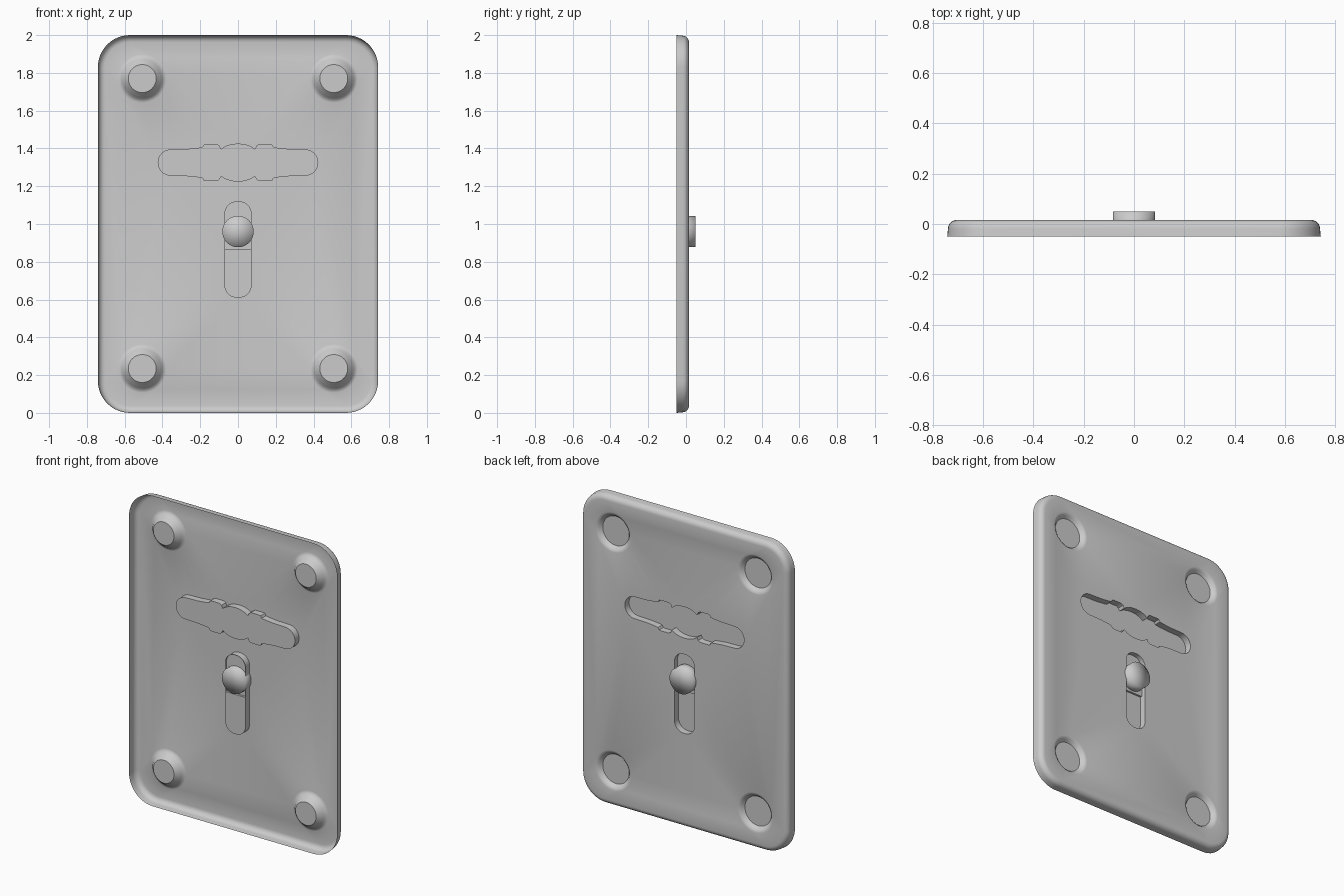
import bpy, bmesh, math
from math import sin, cos, pi

if "Cube" in bpy.data.objects:
    bpy.data.objects.remove(bpy.data.objects["Cube"])

BACK = 0.016      # flat back level of the pressed sheet
FLOOR = -0.027    # level of the embossed slot floors


def rounded_rect(hx, hz, cz, r, n=8):
    """Counter-clockwise outline in the x-z plane."""
    pts = []
    for k, (sx, sz) in enumerate([(1, 1), (-1, 1), (-1, -1), (1, -1)]):
        for i in range(n + 1):
            a = (k + i / n) * pi / 2
            pts.append((sx * (hx - r) + r * cos(a), cz + sz * (hz - r) + r * sin(a)))
    return pts


def circle(cx, cz, r, n=48):
    return [(cx + r * cos(2 * pi * i / n), cz + r * sin(2 * pi * i / n)) for i in range(n)]


def ring(bm, pts, y):
    return [bm.verts.new((x, y, z)) for x, z in pts]


def bridge(bm, a, b):
    n = len(a)
    for i in range(n):
        j = (i + 1) % n
        bm.faces.new((a[i], a[j], b[j], b[i]))


def loop_edges(bm, loop):
    out = []
    for i, v in enumerate(loop):
        w = loop[(i + 1) % len(loop)]
        out.append(bm.edges.get((v, w)) or bm.edges.new((v, w)))
    return out


def finish(bm, name, angle=35):
    me = bpy.data.meshes.new(name)
    bm.to_mesh(me)
    bm.free()
    ob = bpy.data.objects.new(name, me)
    bpy.context.collection.objects.link(ob)
    bpy.ops.object.select_all(action='DESELECT')
    ob.select_set(True)
    bpy.context.view_layer.objects.active = ob
    bpy.ops.object.shade_smooth_by_angle(angle=math.radians(angle))
    return ob


FEET = [(sx * 0.507, z) for sx in (-1, 1) for z in (0.235, 1.77)]

# pressed sheet: rim curling forward, open at the front
bm = bmesh.new()
profile = [(0, -0.05)] + [(0.003 + 0.035 * (1 - cos(a)), BACK - 0.035 + 0.035 * sin(a))
                          for a in [i * pi / 12 for i in range(7)]]
rings = [ring(bm, rounded_rect(0.742 - d, 1.0 - d, 1.0, 0.17 - d, 12), y) for d, y in profile]
for a, b in zip(rings, rings[1:]):
    bridge(bm, a, b)
borders = loop_edges(bm, rings[-1])

# conical foot sockets pressed toward the front
for cx, cz in FEET:
    cone = [(0.128, BACK), (0.118, 0.0135), (0.108, 0.006), (0.096, -0.009),
            (0.084, -0.023), (0.074, -0.033)]
    rs = [ring(bm, circle(cx, cz, r), y) for r, y in cone]
    for a, b in zip(rs, rs[1:]):
        bridge(bm, a, b)
    bm.faces.new(rs[-1])
    borders += loop_edges(bm, rs[0])

# horizontal slot: round ends, stepped shoulders, bulging middle
quarter = [(0.355 + 0.07 * cos(a), 0.07 * sin(a)) for a in [i * pi / 16 for i in range(9)]]
quarter += [(0.27, 0.072), (0.21, 0.078), (0.188, 0.082), (0.18, 0.096), (0.17, 0.098),
            (0.112, 0.098), (0.098, 0.09), (0.09, 0.072), (0.065, 0.088), (0.034, 0.098), (0, 0.101)]
half = quarter + [(-x, z) for x, z in quarter[-2::-1]]
outline = [(x, 1.325 + z) for x, z in half + [(x, -z) for x, z in half[-2:0:-1]]]
top, low = ring(bm, outline, BACK), ring(bm, outline, FLOOR)
bridge(bm, top, low)
bm.faces.new(low)
borders += loop_edges(bm, top)

# vertical slot with a stepped floor
STEP = 0.865
outline = rounded_rect(0.072, 0.255, 0.865, 0.066)
outline = outline[:18] + [(-0.072, STEP)] + outline[18:] + [(0.072, STEP)]
top, low = ring(bm, outline, BACK), ring(bm, outline, FLOOR)
bridge(bm, top, low)
bm.faces.new([v for v in low if v.co.z < STEP + 0.001])
upper = ring(bm, [p for p in [outline[-1]] + outline[:-1] if p[1] > STEP - 0.001], -0.014)
bm.faces.new(upper)
bm.faces.new((low[18], low[-1], upper[0], upper[-1]))
borders += loop_edges(bm, top)

# flat back field around all the openings
bmesh.ops.triangle_fill(bm, edges=borders, use_beauty=True, normal=(0, 1, 0))
bmesh.ops.recalc_face_normals(bm, faces=bm.faces[:])
flat = [f for f in bm.faces if all(abs(v.co.y - BACK) < 1e-5 for v in f.verts)]
if sum(f.normal.y * f.calc_area() for f in flat) < 0:
    bmesh.ops.reverse_faces(bm, faces=bm.faces[:])
finish(bm, "pressed_plate")

# foot pads seated in the sockets, seen from the back
bm = bmesh.new()
for cx, cz in FEET:
    a, b = ring(bm, circle(cx, cz, 0.095), -0.011), ring(bm, circle(cx, cz, 0.074), -0.032)
    bridge(bm, a, b)
    bm.faces.new(a)
    bm.faces.new(b)
bmesh.ops.recalc_face_normals(bm, faces=bm.faces[:])
finish(bm, "foot_pads")

# slider knob: smooth-shaded all over
bm = bmesh.new()
a, b = ring(bm, circle(0, 0.96, 0.083), -0.046), ring(bm, circle(0, 0.96, 0.083), 0.05)
bridge(bm, a, b)
for end in (a, b):
    c = bm.verts.new((0, end[0].co.y, 0.96))
    for i, v in enumerate(end):
        bm.faces.new((v, end[(i + 1) % len(end)], c))
bmesh.ops.recalc_face_normals(bm, faces=bm.faces[:])
finish(bm, "slider_knob", 180)
